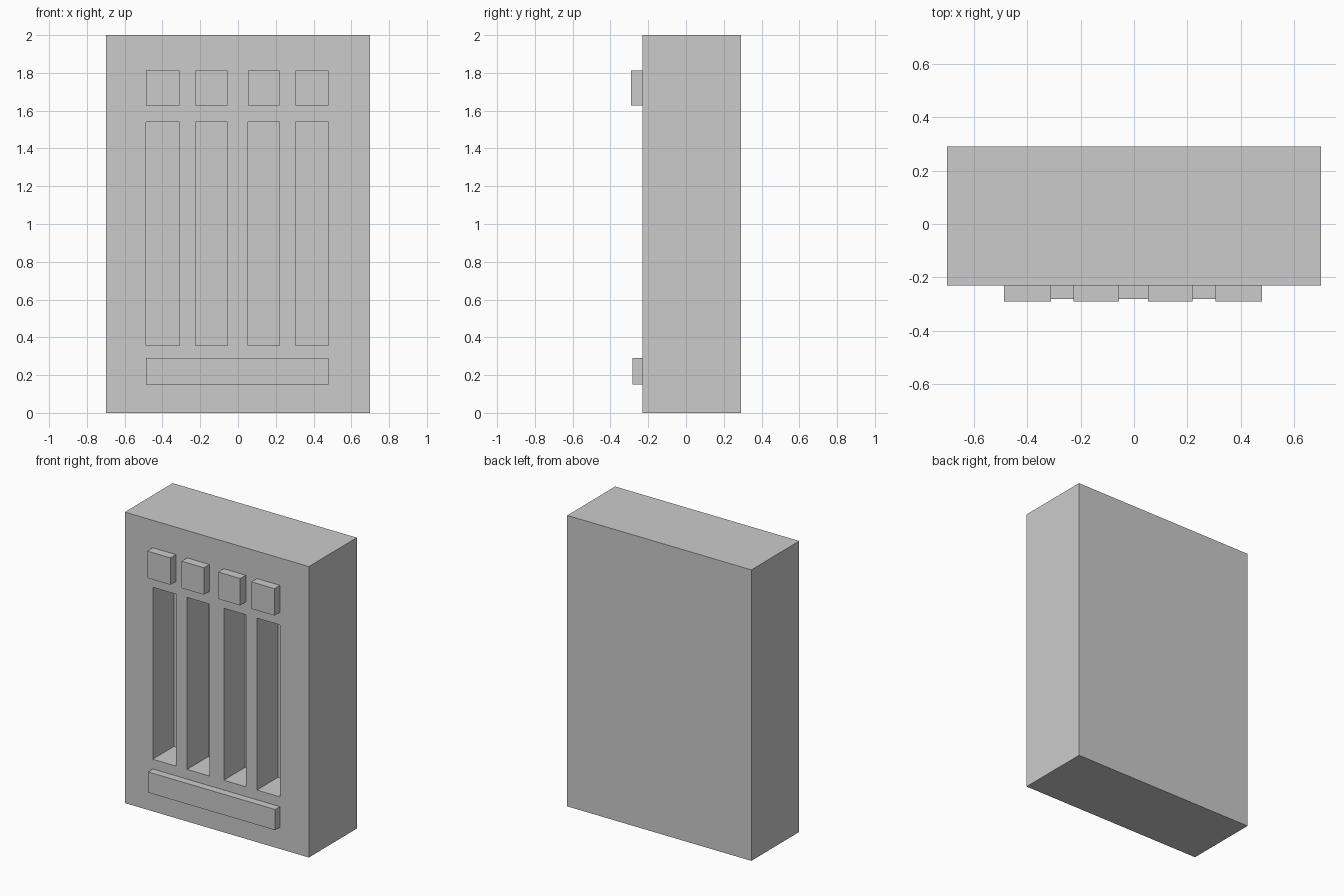
import bpy

if "Cube" in bpy.data.objects:
    bpy.data.objects.remove(bpy.data.objects["Cube"])

FRONT = -0.23


def box(name, x0, x1, y0, y1, z0, z1):
    bpy.ops.mesh.primitive_cube_add(
        size=1, location=((x0 + x1) / 2, (y0 + y1) / 2, (z0 + z1) / 2))
    ob = bpy.context.object
    ob.name = name
    ob.scale = (x1 - x0, y1 - y0, z1 - z0)
    bpy.ops.object.transform_apply(location=False, rotation=False, scale=True)
    return ob


# Main cabinet block
cabinet = box("cabinet", -0.70, 0.70, FRONT, 0.29, 0, 2)

# Four columns: a raised button above a deep recessed slot
columns = [(-0.487, -0.311), (-0.226, -0.056), (0.053, 0.22), (0.305, 0.48)]
for i, (x0, x1) in enumerate(columns, 1):
    box(f"button_{i}", x0, x1, -0.29, FRONT, 1.627, 1.812)
    cutter = box(f"slot_cutter_{i}", x0, x1, FRONT - 0.1, 0.0, 0.358, 1.54)
    cutter.hide_render = True
    cutter.hide_set(True)
    cutter.display_type = 'WIRE'
    cut = cabinet.modifiers.new(f"slot_{i}", 'BOOLEAN')
    cut.operation = 'DIFFERENCE'
    cut.solver = 'EXACT'
    cut.object = cutter

# Raised bar below the slots
box("lower_bar", -0.487, 0.48, -0.282, FRONT, 0.149, 0.291)
